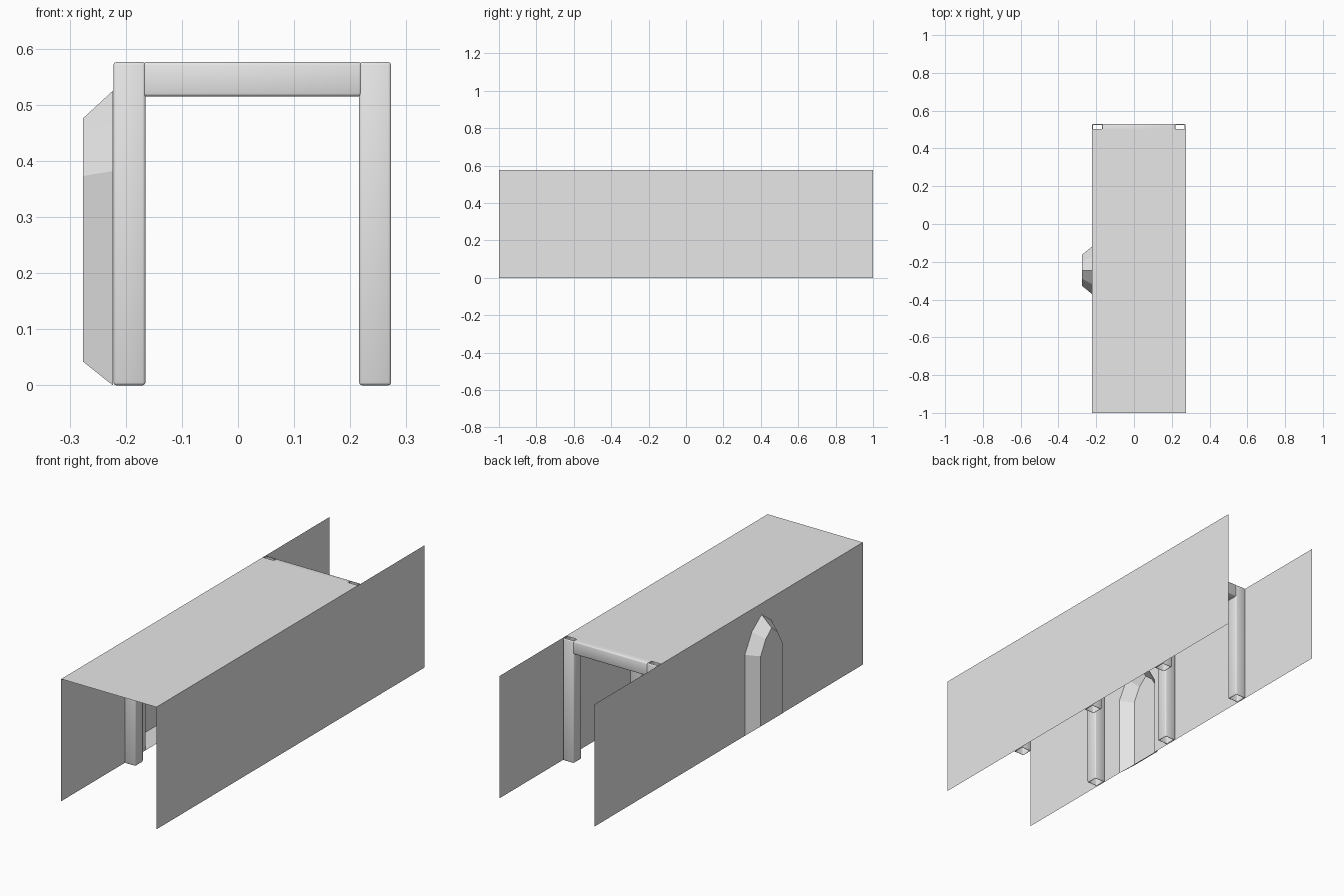
import bpy, bmesh

if "Cube" in bpy.data.objects:
    bpy.data.objects.remove(bpy.data.objects["Cube"])

grey = bpy.data.materials.new("plain_grey")
grey.diffuse_color = (0.8, 0.8, 0.8, 1)
grey.use_nodes = True
grey.node_tree.nodes["Principled BSDF"].inputs["Base Color"].default_value = grey.diffuse_color

XL, XR, H = -0.223, 0.274, 0.577      # wall planes and corridor height
T = 0.058                             # post and beam thickness


def finish(name, bm):
    me = bpy.data.meshes.new(name)
    bm.to_mesh(me)
    bm.free()
    me.materials.append(grey)
    ob = bpy.data.objects.new(name, me)
    bpy.context.collection.objects.link(ob)
    return ob


def sheet(name, pts):
    bm = bmesh.new()
    bm.faces.new([bm.verts.new(p) for p in pts])
    return finish(name, bm)


def tube(name, lo, hi, axis):
    """Softly bevelled box whose two end caps along the axis are open."""
    bm = bmesh.new()
    bmesh.ops.create_cube(bm, size=1)
    for v in bm.verts:
        v.co = [(a + b) / 2 + c * (b - a) for a, b, c in zip(lo, hi, v.co)]
    bmesh.ops.bevel(bm, geom=bm.edges[:], offset=0.005, segments=2,
                    profile=0.5, affect='EDGES')
    bm.normal_update()
    caps = [f for f in bm.faces if abs(f.normal[axis]) > 0.99]
    bmesh.ops.delete(bm, geom=caps, context='FACES')
    for f in bm.faces:
        f.smooth = True
    return finish(name, bm)


# pointed alcove outlines in (y, z): rim on the wall and inset back panel
YC = -0.245


def arch(half, base, spring, mid, mid_z, top):
    side = [(half, base), (half, spring), (mid, mid_z)]
    return ([(YC + y, z) for y, z in side] + [(YC, top)]
            + [(YC - y, z) for y, z in reversed(side)])


rim = arch(0.125, 0.0, 0.382, 0.072, 0.471, 0.525)
back = arch(0.082, 0.042, 0.373, 0.045, 0.44, 0.476)

# walls (the left one is cut open around the alcove) and roof
sheet("right_wall", [(XR, -1, 0), (XR, 1, 0), (XR, 1, H), (XR, -1, H)])
bm = bmesh.new()
top_y = rim[3]
halves = [
    [(1, 0), (1, H), (YC, H)] + rim[3::-1],
    [(-1, 0)] + rim[:2:-1] + [(YC, H), (-1, H)],
]
for poly in halves:
    bm.faces.new([bm.verts.new((XL, y, z)) for y, z in poly])
bmesh.ops.remove_doubles(bm, verts=bm.verts[:], dist=1e-5)
bmesh.ops.recalc_face_normals(bm, faces=bm.faces[:])
if bm.faces[:][0].normal.x > 0:
    bmesh.ops.reverse_faces(bm, faces=bm.faces[:])
finish("left_wall", bm)
sheet("roof", [(XL, -1, H), (XR, -1, H), (XR, 0.504, H), (XL, 0.504, H)])

# alcove: sloped sides joining rim to back panel
bm = bmesh.new()
a = [bm.verts.new((XL, y, z)) for y, z in rim]
b = [bm.verts.new((-0.276, y, z)) for y, z in back]
for i in range(len(a)):
    j = (i + 1) % len(a)
    bm.faces.new((a[i], a[j], b[j], b[i]))
bm.faces.new(b)
bm.normal_update()
if b[0].link_faces and bm.faces[:][-1].normal.x > 0:
    bmesh.ops.reverse_faces(bm, faces=bm.faces[:])
finish("alcove", bm)

# three support frames: two posts and a cross beam each
E = 0.001
for n, y in enumerate((-0.5, 0.0, 0.5), 1):
    y0, y1 = y - T / 2, y + T / 2
    tube(f"left_post_{n}", (XL + E, y0, 0), (XL + T, y1, H - E), 2)
    tube(f"right_post_{n}", (XR - T, y0, 0), (XR - E, y1, H - E), 2)
    tube(f"cross_beam_{n}", (XL + T - 0.004, y0, H - 0.062),
         (XR - T + 0.004, y1, H - E), 0)
